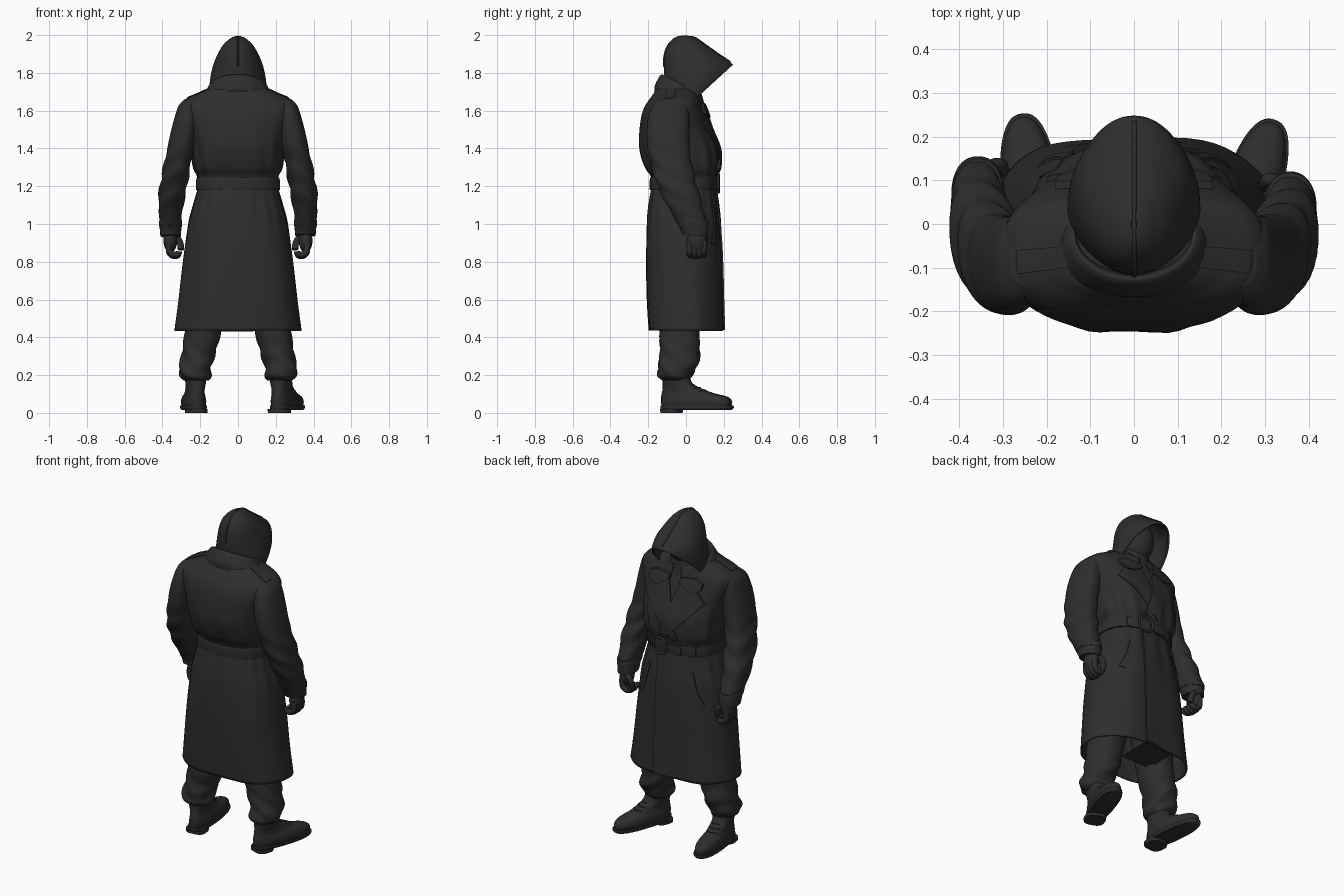
import bpy, bmesh, math
from mathutils import Vector
from mathutils.bvhtree import BVHTree

if "Cube" in bpy.data.objects:
    bpy.data.objects.remove(bpy.data.objects["Cube"], do_unlink=True)

cloth = bpy.data.materials.new("charcoal_cloth")
cloth.use_nodes = True
COLOUR = (0.027, 0.027, 0.028, 1)
cloth.diffuse_color = COLOUR
cloth.node_tree.nodes["Principled BSDF"].inputs["Base Color"].default_value = COLOUR
trees = {}


def finish(name, bm, thickness=0.0, angle=50):
    bmesh.ops.recalc_face_normals(bm, faces=bm.faces)
    mesh = bpy.data.meshes.new(name)
    bm.to_mesh(mesh)
    bm.free()
    mesh.materials.append(cloth)
    obj = bpy.data.objects.new(name, mesh)
    bpy.context.collection.objects.link(obj)
    if thickness:
        mod = obj.modifiers.new("thickness", "SOLIDIFY")
        mod.thickness, mod.offset = thickness, -1
    bpy.ops.object.select_all(action="DESELECT")
    bpy.context.view_layer.objects.active = obj
    obj.select_set(True)
    bpy.ops.object.shade_smooth_by_angle(angle=math.radians(angle))
    return obj


def catmull(a, b, c, d, t):
    return tuple(0.5 * (2 * q + (r - p) * t + (2 * p - 5 * q + 4 * r - s) * t * t
                        + (3 * q - p - 3 * r + s) * t ** 3) for p, q, r, s in zip(a, b, c, d))


def loft(name, rows, power=2.0, folds=None, tilt=0.0, caps=True, thickness=0.0,
         edit=None, steps=6, sides=64):
    """Skin oval rings; each row is z, centre x, half width, back y, front y."""
    bm = bmesh.new()
    rings = []
    for i in range(len(rows) - 1):
        four = [rows[max(i - 1, 0)], rows[i], rows[i + 1], rows[min(i + 2, len(rows) - 1)]]
        rings += [catmull(*four, k / steps) for k in range(steps)]
    rings.append(rows[-1])
    loops = []
    for z, cx, rx, yb, yf in rings:
        loop = []
        for k in range(sides):
            a = math.tau * k / sides
            c, s = math.cos(a), math.sin(a)
            x = math.copysign(abs(c) ** (2 / power), c)
            y = math.copysign(abs(s) ** (2 / power), s)
            f = folds(a, z) if folds else 0
            y = (yb + yf) / 2 + y * (yf - yb) / 2 + f * s
            loop.append(bm.verts.new((cx + x * rx + f * c, y, z + tilt * y)))
        loops.append(loop)
    for lo, hi in zip(loops, loops[1:]):
        for k in range(sides):
            n = (k + 1) % sides
            bm.faces.new((lo[k], lo[n], hi[n], hi[k]))
    if caps:
        bm.faces.new(loops[0])
        bm.faces.new(loops[-1])
    if edit:
        edit(bm)
    trees[name] = BVHTree.FromBMesh(bm)
    return finish(name, bm, thickness)


def plate(name, points, target, axis="y", lift=lambda x: 0.006, thickness=0.009):
    """Lay a flat outline over the front (y) or top (z) of a lofted part."""
    bm = bmesh.new()
    flat = (lambda p: (p[0], 0, p[1])) if axis == "y" else (lambda p: (p[0], p[1], 0))
    bm.faces.new([bm.verts.new(flat(p)) for p in points])
    bmesh.ops.triangulate(bm, faces=bm.faces)
    for normal in ((1, 0, 0), flat((0, 1))):
        d = [v.co.dot(Vector(normal)) for v in bm.verts]
        for k in range(int(min(d) * 50), int(max(d) * 50) + 1):
            bmesh.ops.bisect_plane(bm, geom=bm.verts[:] + bm.edges[:] + bm.faces[:],
                                   plane_co=Vector(normal) * k / 50, plane_no=normal)
    out = Vector((0, 1, 0) if axis == "y" else (0, 0, 1))
    for v in bm.verts:
        hit = trees[target].ray_cast(v.co + out * 4, -out)[0]
        if hit:
            v.co = hit + out * lift(v.co.x)
    # Close the plate with a back layer and a rim
    geo = bmesh.ops.extrude_face_region(bm, geom=bm.faces[:])["geom"]
    for v in geo:
        if isinstance(v, bmesh.types.BMVert):
            v.co -= out * thickness
    return finish(name, bm, angle=40)


def tube(name, points, radius, cyclic=False):
    curve = bpy.data.curves.new(name, "CURVE")
    curve.dimensions, curve.bevel_depth = "3D", radius
    curve.bevel_resolution, curve.use_fill_caps = 3, True
    spline = curve.splines.new("NURBS")
    spline.points.add(len(points) - 1)
    for p, co in zip(spline.points, points):
        p.co = (*co, 1)
    spline.use_cyclic_u, spline.order_u = cyclic, 3
    spline.use_endpoint_u = not cyclic
    curve.materials.append(cloth)
    obj = bpy.data.objects.new(name, curve)
    bpy.context.collection.objects.link(obj)
    bpy.ops.object.select_all(action="DESELECT")
    bpy.context.view_layer.objects.active = obj
    obj.select_set(True)
    bpy.ops.object.convert(target="MESH")
    bpy.ops.object.shade_smooth_by_angle(angle=math.radians(50))


def ball(name, centre, size):
    bm = bmesh.new()
    bmesh.ops.create_uvsphere(bm, u_segments=24, v_segments=16, radius=1)
    for v in bm.verts:
        v.co = Vector(a * b + c for a, b, c in zip(v.co, size, centre))
    return finish(name, bm)


# Coat: bloused upper body and flared open skirt
loft("coat_body", [(1.18, 0, .205, -.175, .155), (1.25, 0, .213, -.183, .16),
     (1.3, 0, .235, -.215, .172), (1.4, 0, .245, -.246, .17), (1.5, 0, .265, -.246, .135),
     (1.58, 0, .292, -.234, .108), (1.63, 0, .3, -.214, .088), (1.665, 0, .272, -.19, .075),
     (1.69, 0, .215, -.172, .068), (1.72, 0, .15, -.15, .05), (1.75, 0, .08, -.1, .03)], power=2.8,
     folds=lambda a, z: .007 * math.sin(13 * a + 9 * z) * max(0, 1 - abs(z - 1.34) / .2))
loft("coat_skirt", [(.435, 0, .333, -.2, .2), (.6, 0, .312, -.21, .195), (.8, 0, .29, -.213, .19),
     (1.0, 0, .262, -.208, .18), (1.1, 0, .235, -.198, .168), (1.2, 0, .208, -.182, .155)],
     power=2.5, caps=False, thickness=.01,
     folds=lambda a, z: .005 * math.sin(17 * a) * max(0, 1 - abs(z - 1.1) / .2)
     + .006 * math.sin(6 * a + 1) * (1.2 - z))
plate("front_overlap", [(-.12, .432), (.08, .432), (.075, 1.19), (-.12, 1.19)], "coat_skirt",
      lift=lambda x: -.004 + .014 * (x + .12) / .2)

# Belt with buckle, loops and hanging end
loft("belt", [(1.18, 0, .222, -.192, .165), (1.2, 0, .223, -.193, .167),
     (1.225, 0, .222, -.193, .167), (1.245, 0, .219, -.19, .165)], power=2.5)
tube("buckle", [(.01, .174, 1.17), (.095, .172, 1.165), (.105, .17, 1.215), (.095, .172, 1.265),
     (.01, .174, 1.26)], .007, True)
plate("belt_end", [(-.08, 1.187), (.02, 1.185), (.02, 1.24), (-.08, 1.237)], "belt")
for x in (-.15, .15):
    plate("belt_loop", [(x - .01, 1.183), (x + .01, 1.183), (x + .01, 1.242), (x - .01, 1.242)], "belt")


# Collar ring, open at the throat
def open_throat(bm):
    gap = [f for f in bm.faces
           if f.calc_center_median().y > 0 and abs(f.calc_center_median().x) < .03]
    bmesh.ops.delete(bm, geom=gap, context="FACES")


loft("collar", [(1.62, 0, .2, -.168, .11), (1.65, 0, .19, -.165, .106), (1.69, 0, .168, -.15, .098),
     (1.72, 0, .15, -.135, .088), (1.725, 0, .135, -.12, .08), (1.66, 0, .13, -.11, .07)],
     tilt=-.5, caps=False, thickness=.008, edit=open_throat)
loft("neck_cover", [(1.56, 0, .1, -.08, .1), (1.66, 0, .09, -.07, .085), (1.8, 0, .08, -.06, .07)])


# Hood cut by a sloping face opening, with the covered head inside
def cut_opening(bm):
    bmesh.ops.bisect_plane(bm, geom=bm.verts[:] + bm.edges[:] + bm.faces[:],
                           plane_co=(0, .07, 1.68), plane_no=(0, .16, -.175), clear_outer=True)
    # Pinch the front into a gable toward the brow
    for v in bm.verts:
        v.co.x *= 1 - max(0, v.co.y - .1) * max(0, v.co.z - 1.74) * 12


loft("hood", [(1.64, 0, .145, -.09, .1), (1.7, 0, .152, -.1, .17), (1.77, 0, .147, -.113, .235),
     (1.84, 0, .132, -.118, .25), (1.9, 0, .107, -.113, .17), (1.95, 0, .077, -.092, .1),
     (1.985, 0, .037, -.055, .05), (1.996, 0, .008, -.015, .01)],
     caps=False, thickness=.01, edit=cut_opening)
seam = []
for degrees in range(2, 190, 8):
    a = math.radians(degrees)
    hit = trees["hood"].ray_cast(Vector((.0005, .03, 1.85)), Vector((0, math.cos(a), math.sin(a))))[0]
    if hit:
        seam.append(hit)
tube("hood_seam", seam, .005)
ball("covered_head", (0, .015, 1.82), (.095, .11, .13))

for s, side in ((1, "left"), (-1, "right")):
    # Lapel, collar point, shoulder strap and slanted pocket
    plate(side + "_lapel", [(s * x, z) for x, z in ((.045, 1.62), (.15, 1.57), (.2, 1.51),
          (.15, 1.45), (-.03, 1.26), (-.06, 1.29), (.0, 1.48))], "coat_body",
          lift=lambda x: .007 if s > 0 else .012, thickness=.014)
    plate(side + "_collar_point", [(s * x, z) for x, z in ((.035, 1.63), (.13, 1.64), (.18, 1.62),
          (.175, 1.585), (.14, 1.56), (.1, 1.565), (.04, 1.6))], "coat_body",
          lift=lambda x: .02, thickness=.018)
    plate(side + "_shoulder_strap", [(s * x, y) for x, y in ((.15, -.1), (.27, -.115),
          (.27, -.06), (.15, -.05))], "coat_body", "z", lift=lambda x: .004)
    plate(side + "_pocket", [(s * x, z) for x, z in ((.13, 1.08), (.15, 1.09), (.18, .99),
          (.22, .9), (.19, .89), (.155, .98))], "coat_skirt")

    # Sleeve bent slightly forward, with cuff and strap
    def reach(rows):
        k = .035 if s < 0 else 0
        return [(z, s * x, r, b + k * min(1, max(0, (1.3 - z) / .3)),
                 f + k * min(1, max(0, (1.3 - z) / .3))) for z, x, r, b, f in rows]

    loft(side + "_sleeve", reach([(.95, .358, .047, -.018, .108), (1.0, .358, .054, -.045, .11),
         (1.1, .355, .066, -.1, .085), (1.2, .342, .072, -.15, .06), (1.3, .325, .071, -.18, .035),
         (1.4, .303, .071, -.203, .02), (1.5, .284, .069, -.208, .018), (1.58, .271, .06, -.197, .015),
         (1.63, .262, .05, -.175, .005), (1.662, .245, .035, -.14, -.025)]), power=2.3,
         folds=lambda a, z: .006 * math.sin(48 * z + 2 * s * math.cos(a) + 3 * math.sin(a))
         * max(0, 1 - abs(z - 1.22) / .25))
    loft(side + "_cuff", reach([(.945, .357, .054, -.02, .115), (.98, .357, .057, -.032, .117),
         (1.01, .357, .058, -.05, .116), (1.02, .357, .05, -.05, .108)]), power=2.2, tilt=-.12)
    loft(side + "_cuff_strap", reach([(.995, .357, .06, -.045, .12), (1.015, .357, .061, -.052, .12),
         (1.03, .357, .059, -.058, .117)]), power=2.2, tilt=-.12)

    # Gloved hand with curled fingers and thumb
    dy = .035 if s < 0 else 0
    ball(side + "_palm", (s * .358, .058 + dy, .912), (.036, .052, .065))
    for i in range(4):
        y, drop = .02 + .025 * i + dy, .007 * (i in (1, 2))
        tube(side + "_finger", [(s * .365, y, .91), (s * .371, y, .86 - drop),
             (s * .345, y, .836 - drop), (s * .315, y, .838 - drop), (s * .312, y, .855)], .017)
    tube(side + "_thumb", [(s * .35, .085 + dy, .945), (s * .32, .1 + dy, .925),
         (s * .302, .1 + dy, .895), (s * .303, .088 + dy, .865)], .017)

    # Trouser leg gathered over the boot
    loft(side + "_trouser_leg", [(z, s * x, r, b, f) for z, x, r, b, f in (
         (.172, .22, .062, -.12, .01), (.195, .225, .082, -.148, .03), (.24, .228, .086, -.148, .055),
         (.3, .212, .088, -.138, .072), (.43, .185, .097, -.14, .07), (.6, .155, .108, -.14, .08),
         (.8, .118, .122, -.14, .09), (1.0, .11, .115, -.13, .1))], power=2.2,
         folds=lambda a, z: .005 * math.sin(60 * z + 3 * math.cos(a) + 4 * s * math.sin(a))
         * min(1, max(0, (.5 - z) / .2)))

    # Boot: upper, sole, heel and laces, toes turned outward
    turn = math.radians(-18 if s > 0 else 6)
    boot = [loft(side + "_boot", [(.03, 0, .058, -.062, .308), (.06, 0, .063, -.064, .314),
            (.085, 0, .058, -.064, .29), (.105, 0, .051, -.06, .215), (.13, 0, .05, -.056, .15),
            (.16, 0, .054, -.055, .1), (.22, 0, .058, -.055, .085)], power=2.3),
            loft(side + "_sole", [(.016, 0, .06, -.064, .312), (.026, 0, .066, -.068, .322),
            (.038, 0, .066, -.068, .322)], power=2.4),
            loft(side + "_heel", [(0, 0, .058, -.064, .045), (.02, 0, .059, -.066, .05)], power=3)]
    for i in range(4):
        y, z = .215 - .03 * i, .106 + .014 * i
        tube(side + "_lace", [(-.035, y - .03, z - .005), (0, y + .006, z + .004),
             (.035, y - .03, z - .005)], .004)
        boot.append(bpy.context.active_object)
    for part in boot:
        part.location = (s * .222, -.068, 0)
        part.rotation_euler.z = turn
